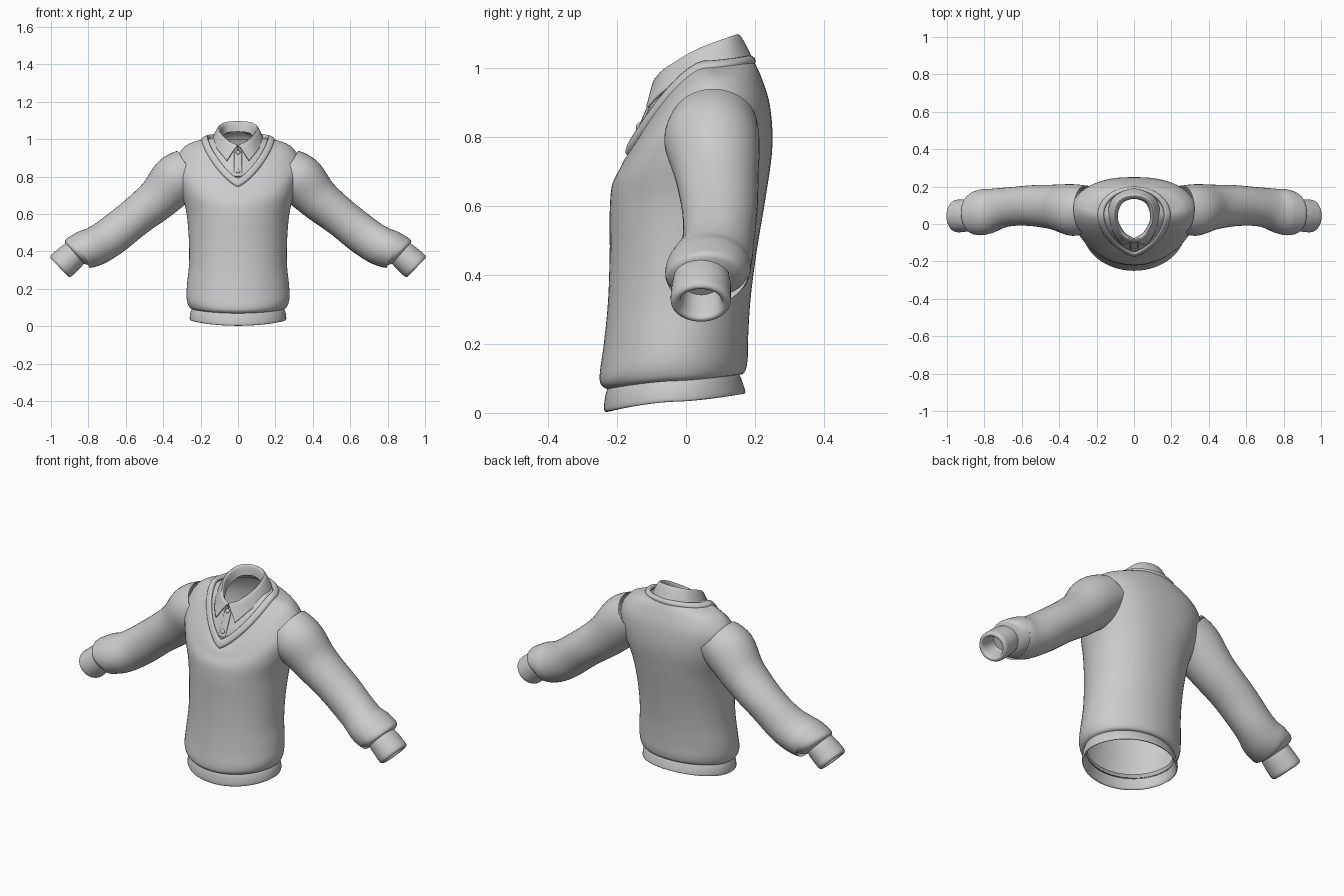
import bpy, bmesh, math
from mathutils import Vector

if "Cube" in bpy.data.objects:
    bpy.data.objects.remove(bpy.data.objects["Cube"])

SEG = 64


def spline(rows, n):
    """Catmull-Rom through equal-length tuples, n steps per span."""
    out = []
    last = len(rows) - 1
    for i in range(last):
        a, b, c, d = (rows[max(i - 1, 0)], rows[i], rows[i + 1], rows[min(i + 2, last)])
        for k in range(n):
            t = k / n
            out.append(tuple(0.5 * (2 * q + (r - p) * t + (2 * p - 5 * q + 4 * r - s) * t * t
                                    + (3 * q - p - 3 * r + s) * t ** 3)
                             for p, q, r, s in zip(a, b, c, d)))
    out.append(tuple(rows[-1]))
    return out


def loft(name, rings, closed=True, cap=False, thick=0, mirror=False, angle=60):
    """Skin a list of point rows into a smooth object."""
    bm = bmesh.new()
    vs = [[bm.verts.new(p) for p in ring] for ring in rings]
    m = len(vs[0])
    for a, b in zip(vs, vs[1:]):
        for j in range(m if closed else m - 1):
            k = (j + 1) % m
            bm.faces.new((a[j], a[k], b[k], b[j]))
    if cap:
        bm.faces.new(vs[-1])
    bmesh.ops.recalc_face_normals(bm, faces=bm.faces)
    me = bpy.data.meshes.new(name)
    bm.to_mesh(me)
    bm.free()
    ob = bpy.data.objects.new(name, me)
    bpy.context.collection.objects.link(ob)
    if thick:
        mod = ob.modifiers.new("thickness", 'SOLIDIFY')
        mod.thickness = thick
        mod.offset = 0
    if mirror:
        ob.modifiers.new("mirror", 'MIRROR')
    bpy.ops.object.select_all(action='DESELECT')
    bpy.context.view_layer.objects.active = ob
    ob.select_set(True)
    bpy.ops.object.shade_smooth_by_angle(angle=math.radians(angle))
    return ob


def body_ring(row):
    """Ring from front (y, z), side (x, y, z), back (y, z) and front/back x exponents."""
    fy, fz, sx, sy, sz, by, bz, ef, eb = row
    pts = []
    for j in range(SEG):
        a = 2 * math.pi * j / SEG
        c, s = math.cos(a), math.sin(a)
        ey, ez, e = (by, bz, eb) if s > 0 else (fy, fz, ef)
        x = math.copysign(abs(c) ** e, c) * sx if abs(c) > 1e-6 else 0
        pts.append((x, sy + (ey - sy) * abs(s), sz + (ez - sz) * abs(s) ** 1.5))
    return pts


def body(name, rows, n, **kw):
    return loft(name, [body_ring(r) for r in spline(rows, n)], **kw)


def arm(name, rows, n, folds=0, **kw):
    """Tube along an arm path; rows are x, z, in-plane radius, y centre, y radius."""
    st = spline(rows, n)
    rings = []
    d = Vector((0.72, -0.69))
    for i, (x, z, r, yc, ry) in enumerate(st):
        if 0 < i < len(st) - 1 and folds:
            d = Vector((st[i + 1][0] - st[i - 1][0], st[i + 1][1] - st[i - 1][1])).normalized()
            if d.x < 0.5 or i > len(st) - 2 * n:
                d = Vector((0.72, -0.69))
        ring = []
        for j in range(40):
            a = 2 * math.pi * j / 40
            w = 1 + folds * math.sin(2 * a + 22 * x) * max(0, min(1, (x - 0.45) * 4))
            c, s = math.cos(a) * r * w, math.sin(a) * ry * w
            ring.append((x - d.y * c, yc + s, z + d.x * c))
        rings.append(ring)
    return loft(name, rings, mirror=True, **kw)


def strip(name, rows, n, thick):
    """Open sheet; each row is a right half from front to back, reflected to the left."""
    full = [r + [(-x, y, z) for x, y, z in reversed(r[:-1])] for r in rows]
    across = [spline(r, 8) for r in full]
    cols = [spline(c, n) for c in zip(*across)]
    return loft(name, list(zip(*cols)), closed=False, thick=thick)


# knitted body, from the tuck above the hem up to the V neckline
body("sweater_body", [
    (-.215, .065, .24, -.03, .09, .14, .11, 1, 1),
    (-.243, .078, .262, -.03, .105, .167, .115, 1, 1),
    (-.25, .11, .275, -.03, .15, .178, .15, 1, 1),
    (-.238, .20, .273, -.02, .22, .18, .22, 1, 1),
    (-.226, .32, .262, -.01, .33, .187, .33, .95, .95),
    (-.221, .46, .263, 0, .47, .205, .47, .95, .9),
    (-.221, .58, .278, .02, .62, .23, .62, .95, .85),
    (-.214, .66, .318, .05, .76, .25, .77, 1, .8),
    (-.19, .71, .335, .07, .88, .243, .89, 1.1, .8),
    (-.178, .735, .28, .07, .965, .217, .975, 1.3, .9),
    (-.165, .75, .19, .05, 1.0, .195, 1.02, 1.5, 1)], 6)

# ribbed hem band, turned inward at the bottom
body("hem_band", [
    (-.215, .085, .235, -.03, .11, .14, .125, 1, 1),
    (-.228, .07, .248, -.03, .09, .155, .11, 1, 1),
    (-.236, .035, .256, -.03, .065, .165, .085, 1, 1),
    (-.237, .009, .258, -.03, .038, .172, .06, 1, 1),
    (-.23, .003, .252, -.03, .033, .166, .056, 1, 1),
    (-.222, .01, .245, -.03, .045, .158, .065, 1, 1),
    (-.215, .06, .238, -.03, .085, .14, .1, 1, 1)], 3)

# V-shaped neck band
body("neck_band", [
    (-.168, .745, .195, .05, .993, .2, 1.01, 1.5, 1),
    (-.176, .757, .192, .05, 1.008, .2, 1.026, 1.5, 1),
    (-.163, .79, .168, .05, 1.02, .185, 1.035, 1.5, 1),
    (-.15, .79, .16, .05, 1.003, .175, 1.018, 1.5, 1)], 3)

# shirt showing inside the neckline
shirt = body("shirt_front", [
    (-.14, .75, .18, .05, .98, .185, 1.0, 1.3, 1),
    (-.143, .80, .158, .05, 1.0, .175, 1.015, 1.15, 1),
    (-.115, .865, .125, .045, 1.01, .16, 1.03, 1, 1),
    (-.085, .93, .098, .04, 1.01, .148, 1.04, 1, 1)], 4)

# shirt collar: inner stand, rolled top edge, pointed outer fall
strip("shirt_collar", [
    [(.008, -.075, .925), (.055, -.045, .95), (.09, .03, .99), (.068, .11, 1.03), (0, .138, 1.04)],
    [(.004, -.088, .965), (.06, -.058, .995), (.102, .03, 1.048), (.08, .12, 1.083), (0, .15, 1.093)],
    [(.06, -.112, .885), (.1, -.06, .935), (.136, .04, .99), (.108, .14, 1.02), (0, .187, 1.03)]],
    8, .008)

# button placket
strip("placket", [
    [(.02, -.088, .93), (0, -.09, .93)],
    [(.02, -.117, .865), (0, -.119, .865)],
    [(.02, -.143, .80), (0, -.147, .80)]], 4, .006)

# buttons
for i, (y, z) in enumerate([(-.094, .93), (-.137, .83)]):
    bpy.ops.mesh.primitive_uv_sphere_add(segments=20, ring_count=12, radius=.012, location=(0, y, z))
    ob = bpy.context.object
    ob.name = f"button_{i + 1}"
    ob.scale.y = .6
    ob.rotation_euler.x = math.radians(-25)
    bpy.ops.object.shade_smooth()

# sleeves gathered into a puff at the wrist
arm("sleeve", [
    (.25, .84, .12, .08, .125), (.33, .785, .135, .075, .138), (.43, .68, .115, .09, .12),
    (.56, .575, .104, .098, .108), (.68, .48, .103, .09, .107), (.76, .43, .107, .07, .116),
    (.82, .41, .104, .062, .12), (.86, .395, .092, .055, .108), (.872, .385, .07, .05, .08)],
    6, folds=.025)

# ribbed cuffs with a hollow opening
arm("cuff", [
    (.85, .41, .066, .045, .076), (.885, .378, .076, .045, .084), (.925, .342, .079, .043, .087),
    (.947, .322, .078, .043, .086), (.955, .315, .066, .043, .074), (.945, .324, .054, .043, .06),
    (.89, .375, .046, .045, .052)], 4, cap=True)
